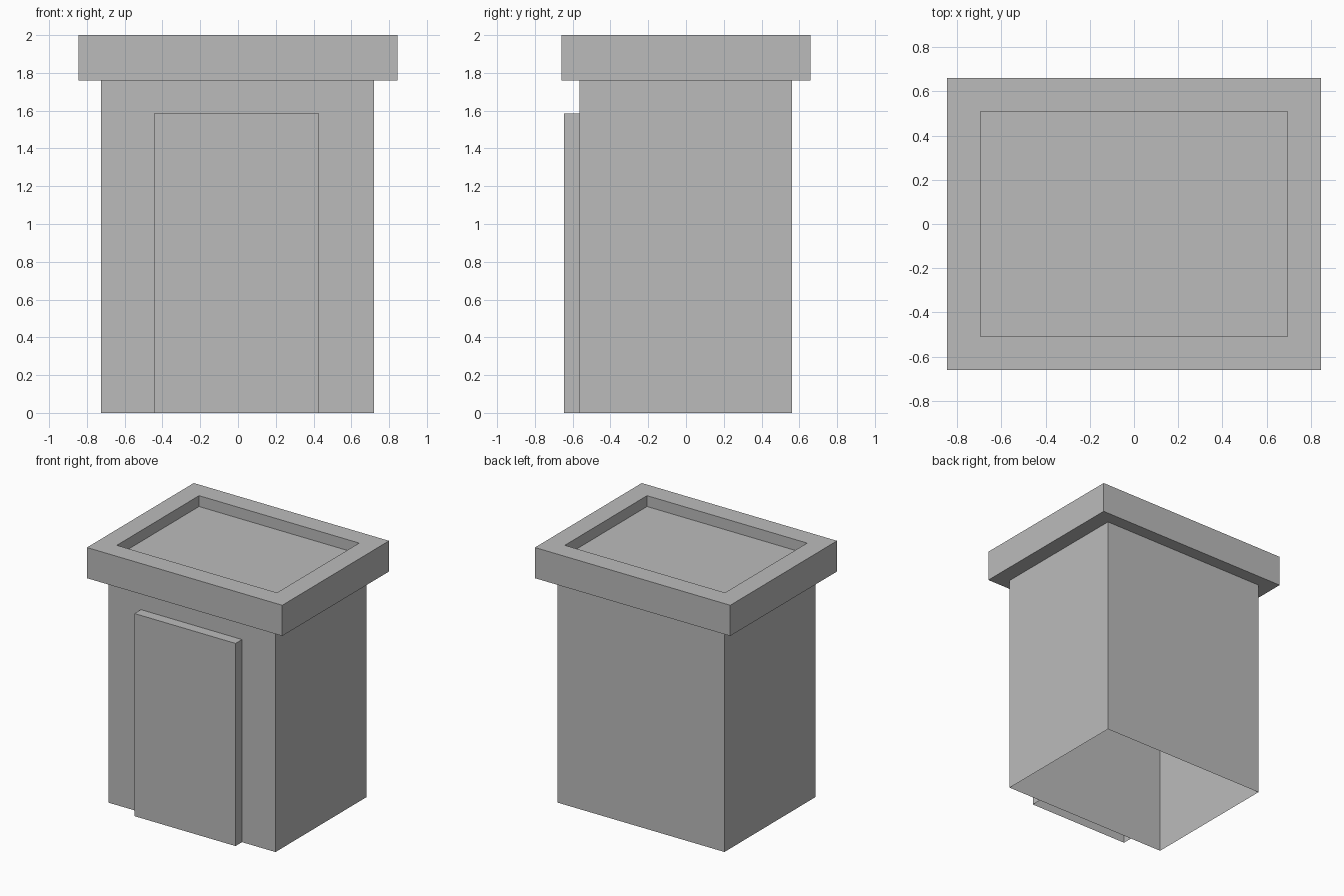
import bpy
import bmesh

cube = bpy.data.objects.get("Cube")
if cube:
    bpy.data.objects.remove(cube, do_unlink=True)

# Single plain grey
grey = bpy.data.materials.new("plain_grey")
grey.use_nodes = True
colour = (0.5, 0.5, 0.5, 1)
grey.diffuse_color = colour
grey.node_tree.nodes["Principled BSDF"].inputs["Base Color"].default_value = colour


def box(bm, low, high):
    """Add an axis-aligned box between two corners."""
    verts = bmesh.ops.create_cube(bm, size=1)["verts"]
    for v in verts:
        v.co = [h if c > 0 else l for c, l, h in zip(v.co, low, high)]


def faces_facing(bm, axis, sign):
    bm.normal_update()
    return [f for f in bm.faces if f.normal[axis] * sign > 0.9]


def finish(bm, name):
    mesh = bpy.data.meshes.new(name)
    bm.to_mesh(mesh)
    bm.free()
    mesh.materials.append(grey)
    obj = bpy.data.objects.new(name, mesh)
    bpy.context.collection.objects.link(obj)
    return obj


# Hollow body, open underneath
bm = bmesh.new()
box(bm, (-0.725, -0.565, 0), (0.72, 0.56, 1.76))
bmesh.ops.delete(bm, geom=faces_facing(bm, 2, -1), context="FACES_ONLY")
finish(bm, "body")

# Raised front panel, open underneath and backed by the body wall
bm = bmesh.new()
box(bm, (-0.445, -0.645, 0), (0.43, -0.565, 1.585))
hidden = faces_facing(bm, 2, -1) + faces_facing(bm, 1, 1)
bmesh.ops.delete(bm, geom=hidden, context="FACES")
finish(bm, "front_panel")

# Overhanging lid with a shallow sunken top
bm = bmesh.new()
box(bm, (-0.845, -0.66, 1.76), (0.845, 0.66, 2))
top = faces_facing(bm, 2, 1)
bmesh.ops.inset_region(bm, faces=top, thickness=0.152, use_even_offset=True)
floor = bmesh.ops.extrude_face_region(bm, geom=top)
bmesh.ops.delete(bm, geom=top, context="FACES_ONLY")
sunk = [v for v in floor["geom"] if isinstance(v, bmesh.types.BMVert)]
bmesh.ops.translate(bm, verts=sunk, vec=(0, 0, -0.085))
bmesh.ops.recalc_face_normals(bm, faces=bm.faces[:])
finish(bm, "lid")
